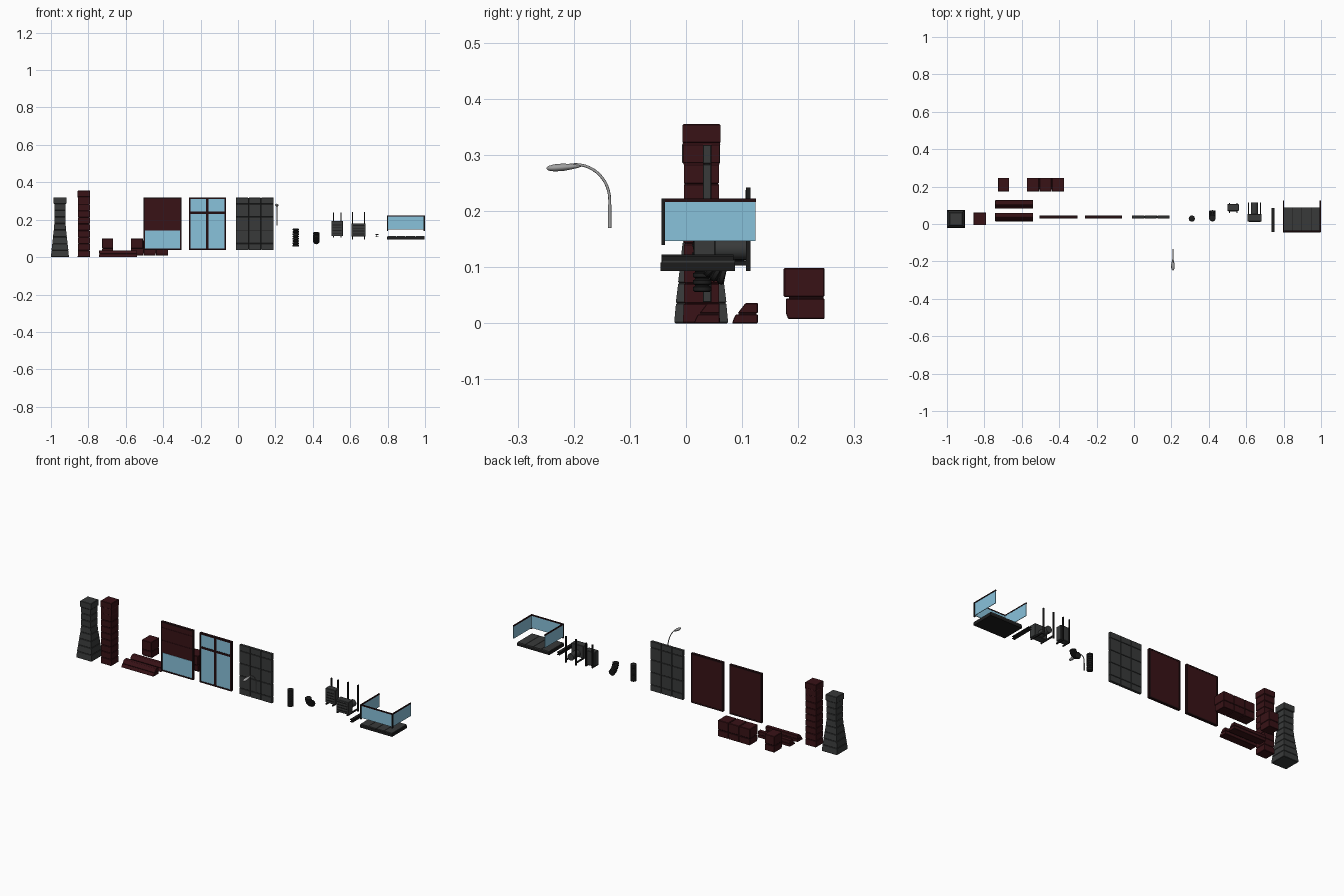
import bpy, bmesh, math
from mathutils import Vector

if "Cube" in bpy.data.objects:
    bpy.data.objects.remove(bpy.data.objects["Cube"])


def material(name, r, g, b):
    m = bpy.data.materials.new(name)
    m.diffuse_color = (r, g, b, 1)
    m.use_nodes = True
    m.node_tree.nodes["Principled BSDF"].inputs["Base Color"].default_value = m.diffuse_color
    return m


RED = material("dark_red", 0.04, 0.006, 0.008)
TRIM = material("trim", 0.016, 0.004, 0.005)
GREY = material("dark_grey", 0.04, 0.042, 0.042)
BLACK = material("black", 0.012, 0.012, 0.012)
GLASS = material("glass", 0.25, 0.54, 0.71)
STEEL = material("steel", 0.35, 0.35, 0.35)


def finish(name, bm, mat, smooth=False):
    bmesh.ops.recalc_face_normals(bm, faces=bm.faces)
    me = bpy.data.meshes.new(name)
    bm.to_mesh(me)
    bm.free()
    me.materials.append(mat)
    ob = bpy.data.objects.new(name, me)
    bpy.context.collection.objects.link(ob)
    if smooth:
        bpy.ops.object.select_all(action='DESELECT')
        ob.select_set(True)
        bpy.context.view_layer.objects.active = ob
        bpy.ops.object.shade_smooth_by_angle(angle=math.radians(35))
    return ob


def bevel(ob, w):
    m = ob.modifiers.new("bevel", 'BEVEL')
    m.width, m.segments = w, 1


def skin(bm, rings):
    """Join equal-length rings of points into a capped tube."""
    vs = [[bm.verts.new(p) for p in r] for r in rings]
    n = len(vs[0])
    for a, b in zip(vs, vs[1:]):
        for i in range(n):
            j = (i + 1) % n
            bm.faces.new((a[i], a[j], b[j], b[i]))
    bm.faces.new(vs[0])
    bm.faces.new(vs[-1])


def boxes(name, mat, *bounds, w=0):
    """Each bound is x0, x1, y0, y1, z0, z1."""
    bm = bmesh.new()
    for x0, x1, y0, y1, z0, z1 in bounds:
        skin(bm, [[(x0, y0, z), (x1, y0, z), (x1, y1, z), (x0, y1, z)] for z in (z0, z1)])
    ob = finish(name, bm, mat)
    if w:
        bevel(ob, w)


def column(name, mat, cx, cy, profile):
    """Square masonry column of (z, half) levels with a groove at each joint."""
    rings = []
    for (za, ha), (zb, hb) in zip(profile, profile[1:]):
        if zb - za < 0.001:
            continue
        rings += [(za, ha - .002), (za + .002, ha), (zb - .002, hb), (zb, hb - .002)]
    bm = bmesh.new()
    skin(bm, [[(cx + sx * h, cy + sy * h, z) for sx, sy in ((-1, -1), (1, -1), (1, 1), (-1, 1))]
              for z, h in rings])
    finish(name, bm, mat)


def extrude_x(name, mat, profile, spans, w=0.0012):
    bm = bmesh.new()
    for x0, x1 in spans:
        skin(bm, [[(x, y, z) for y, z in profile] for x in (x0, x1)])
    bevel(finish(name, bm, mat), w)


def sweep(name, mat, x, path, radii, sides=16):
    """Tube along a (y, z) path; radii are (across x, in plane) per point."""
    bm, rings = bmesh.new(), []
    for i, (y, z) in enumerate(path):
        a, b = path[max(i - 1, 0)], path[min(i + 1, len(path) - 1)]
        t = Vector((0, b[0] - a[0], b[1] - a[1])).normalized()
        v, c = t.cross(Vector((1, 0, 0))), Vector((x, y, z))
        ru, rv = radii[i]
        rings.append([c + Vector((ru * math.cos(k), 0, 0)) + v * rv * math.sin(k)
                      for k in (2 * math.pi * s / sides for s in range(sides))])
    skin(bm, rings)
    finish(name, bm, mat, True)


def split(a, b, n, gap):
    s = (b - a) / n
    return [(a + i * s + (gap / 2 if i else 0), a + (i + 1) * s - (gap / 2 if i < n - 1 else 0))
            for i in range(n)]


# masonry columns
column("flared_pillar", GREY, -.952, .027,
       [(0, .048), (.036, .045), (.072, .041), (.108, .037), (.145, .033), (.18, .03),
        (.215, .03), (.25, .03), (.285, .03), (.285, .034), (.32, .034)])
column("straight_pillar", RED, -.824, .0275,
       [(0, .033)] + [(.0355 * i, .0315) for i in range(1, 9)]
       + [(.285, .0325), (.32, .0325), (.321, .034), (.355, .034)])

# stepped sills
for i, y in enumerate((.082, .014)):
    extrude_x(f"sill_base_{i}", RED, [(y, 0), (y + .046, 0), (y + .046, .016), (y + .007, .016), (y + .003, .008)],
              [(-.742, -.54)])
    extrude_x(f"sill_cap_{i}", RED, [(y + .01, .018), (y + .046, .018), (y + .046, .036), (y + .024, .036)],
              [(-.742, -.54)])
    boxes(f"sill_joint_{i}", TRIM, (-.74, -.542, y + .012, y + .044, .014, .02))

# cornice blocks: one short, one long in three pieces
for name, spans in (("short_cornice", [(-.727, -.667)]), ("long_cornice", split(-.573, -.373, 3, .003))):
    extrude_x(name + "_top", RED, [(.174, .047), (.247, .047), (.247, .099), (.174, .099)], spans, .002)
    extrude_x(name + "_base", RED, [(.182, .008), (.247, .008), (.247, .044), (.178, .044), (.178, .018)], spans)
    boxes(name + "_core", TRIM, (spans[0][0] + .002, spans[-1][1] - .002, .184, .245, .02, .09))

# half-glazed wall panel
boxes("half_window_backing", RED, (-.502, -.306, .033, .044, .042, .316))
boxes("half_window_frame", TRIM, (-.505, -.497, .03, .045, .038, .318), (-.311, -.303, .03, .045, .038, .318),
      (-.497, -.311, .03, .045, .311, .318), (-.497, -.311, .03, .045, .038, .046))
boxes("half_window_pane", GLASS, (-.497, -.311, .0315, .034, .046, .142))
boxes("half_window_boards", RED, *[(-.497, -.311, .031, .034, a, b)
      for a, b in ((.144, .212), (.214, .284), (.286, .311))])

# full window panel
boxes("window_backing", RED, (-.26, -.066, .034, .044, .042, .316))
boxes("window_pane", GLASS, (-.255, -.071, .032, .035, .046, .311))
boxes("window_frame", TRIM, (-.263, -.255, .03, .045, .038, .318), (-.071, -.063, .03, .045, .038, .318),
      (-.255, -.071, .03, .045, .31, .318), (-.255, -.071, .03, .045, .038, .046),
      (-.255, -.071, .03, .036, .231, .243), (-.17, -.157, .03, .036, .046, .231),
      (-.17, -.157, .03, .036, .243, .31))

# tiled wall panel
boxes("tile_backing", BLACK, (-.01, .19, .033, .042, .04, .316))
rows = ((.038, .072), (.074, .143), (.145, .213), (.215, .283), (.285, .318))
boxes("wall_tiles", GREY, *[(x0, x1, .03, .045, z0, z1)
      for x0, x1 in split(-.012, .191, 3, .003) for z0, z1 in rows], w=.001)

# street lamp: pole, curved arm, head
arc = [(-.197 + .061 * math.cos(a), .22 + .063 * math.sin(a))
       for a in (math.radians(7.5 * k) for k in range(13))]
path = [(-.136, .17), (-.136, .21)] + arc + [(-.215, .281)]
sweep("lamp_arm", STEEL, .208, path, [(.0025, .0025)] * len(path), 12)
sweep("lamp_collar", STEEL, .208, [(-.136, .17), (-.136, .212)], [(.0033, .0033)] * 2, 12)
head = [(-.249, .001), (-.245, .006), (-.235, .009), (-.22, .0095), (-.205, .007), (-.192, .004), (-.186, .001)]
sweep("lamp_head", STEEL, .208, [(y, .276 + (y + .249) * .07) for y, r in head],
      [(r, r * .7) for y, r in head])

# ribbed ducts, straight and elbow
N = 8
zs, rs = [], []
for i in range(N):
    z = .056 + i * .098 / N
    for d, r in ((0, .013), (.002, .0165), (.0085, .0165), (.0105, .013)):
        zs.append((.029, z + d))
        rs.append((r, r))
sweep("straight_duct", BLACK, .309, zs, rs, 20)
bend, br = [], []
for i in range(6):
    for d, r in ((.02, .014), (.15, .0175), (.75, .0175), (.9, .014)):
        a = (i + d) / 6 * math.radians(80)
        bend.append((.08 - .049 * math.cos(a), .133 - .049 * math.sin(a)))
        br.append((r, r))
sweep("elbow_duct", BLACK, .419, bend, br, 20)

# first wall unit on brackets
boxes("unit_body", GREY, (.499, .561, .07, .106, .112, .194), w=.002)
boxes("unit_grille", BLACK, *[(.506, .554, .068, .071, z, z + .004) for z in (.125, .14, .155, .17)])
boxes("unit_brackets", BLACK, *[b for x in (.507, .547) for b in (
    (x, x + .006, .106, .113, .105, .238), (x, x + .006, .06, .113, .105, .112))])

# second wall unit with rear duct and brackets
boxes("large_unit_body", GREY, (.606, .683, .013, .053, .111, .181), w=.002)
boxes("large_unit_grille", BLACK, *[(.614, .675, .011, .014, z, z + .004) for z in (.122, .137, .152, .167)])
sweep("large_unit_duct", GREY, .644, [(.05, .132), (.114, .132)], [(.019, .019)] * 2, 20)
boxes("large_unit_brackets", BLACK, *[b for x in (.61, .673) for b in (
    (x, x + .006, .107, .115, .093, .242), (x, x + .006, .013, .107, .103, .111))])

# I-beam
boxes("i_beam", BLACK, (.734, .75, -.044, .085, .107, .111), (.734, .75, -.044, .085, .119, .123),
      (.74, .744, -.044, .085, .111, .119))

# balcony deck
boxes("deck_base", BLACK, (.797, .998, -.045, .087, .093, .108))
boxes("deck_slabs", GREY, *[(a, b, -.043, .087, .108, .113) for a, b in split(.799, .996, 4, .002)])

# glass balustrade: front and two sides
boxes("balustrade_glass", GLASS, (.801, .994, -.041, -.037, .147, .216),
      *[(x, x + .003, -.037, .124, .147, .216) for x in (.798, .994)])
boxes("balustrade_rails", TRIM, (.796, .999, -.043, -.036, .216, .222),
      *[(x, x + .006, -.036, .125, .216, .222) for x in (.796, .993)])
boxes("balustrade_posts", BLACK, *[(x, x + .007, -.044, -.037, .14, .222) for x in (.796, .993)])
